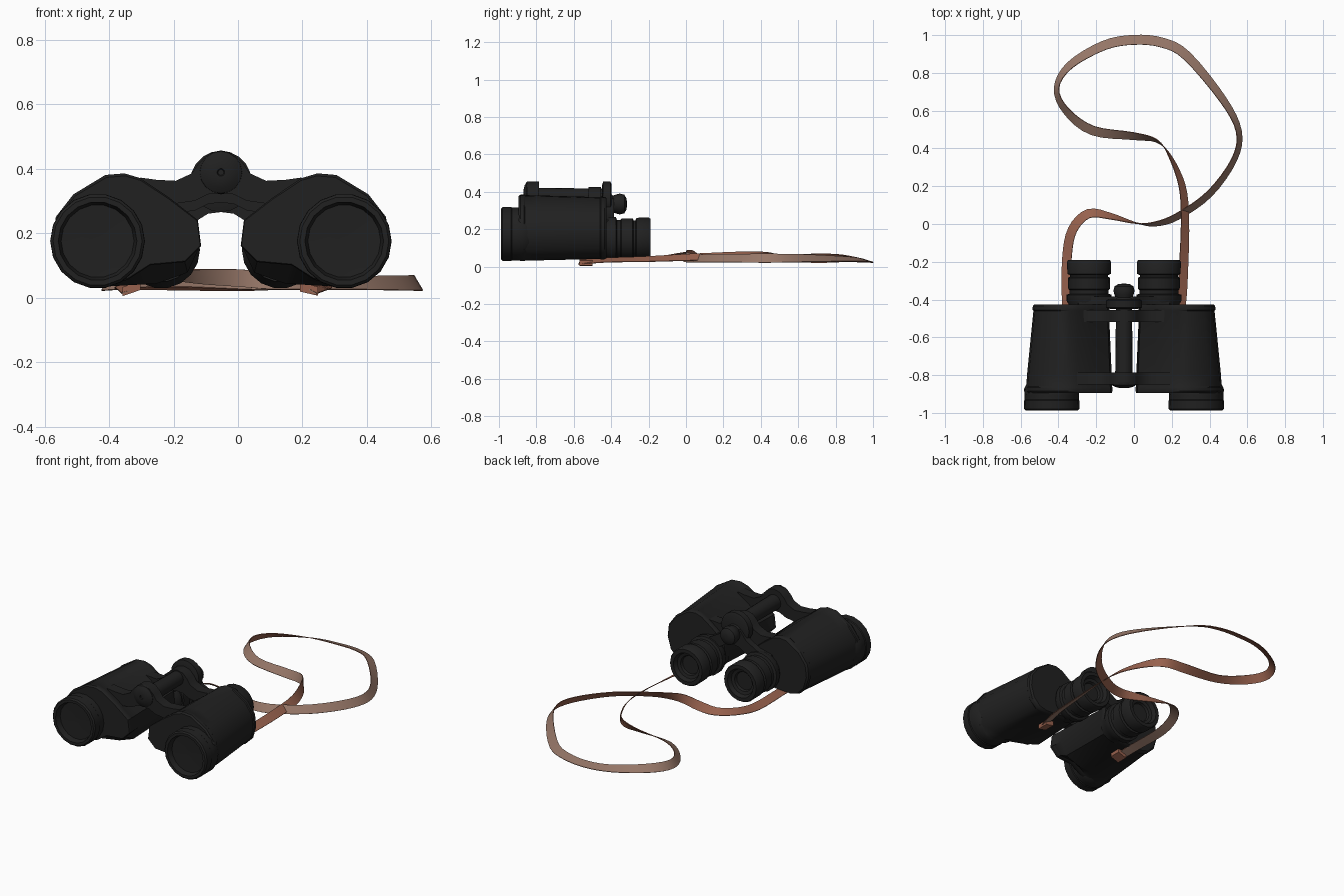
import bpy, bmesh
from math import cos, sin, pi, radians
from mathutils import Vector

cube = bpy.data.objects.get("Cube")
if cube:
    bpy.data.objects.remove(cube)


def material(name, rgb):
    m = bpy.data.materials.new(name)
    m.use_nodes = True
    m.diffuse_color = (*rgb, 1)
    node = m.node_tree.nodes["Principled BSDF"]
    node.inputs["Base Color"].default_value = (*rgb, 1)
    node.inputs["Roughness"].default_value = 0.7
    return m


BLACK = material("matte black", (0.015, 0.015, 0.015))
TAN = material("grey brown leather", (0.30, 0.18, 0.135))
RUST = material("red brown leather", (0.31, 0.12, 0.075))
MID = -0.053          # x of the hinge
made = []


def loft(name, rings, mats=(BLACK,), face_mat=None):
    """Skin a list of equal-length point rings and cap both ends."""
    bm = bmesh.new()
    rows = [[bm.verts.new(p) for p in ring] for ring in rings]
    n = len(rows[0])
    for a, b in zip(rows, rows[1:]):
        for i in range(n):
            j = (i + 1) % n
            f = bm.faces.new((a[i], a[j], b[j], b[i]))
            f.material_index = face_mat(i) if face_mat else 0
    bm.faces.new(rows[0])
    bm.faces.new(rows[-1])
    bmesh.ops.recalc_face_normals(bm, faces=bm.faces)
    me = bpy.data.meshes.new(name)
    bm.to_mesh(me)
    bm.free()
    for m in mats:
        me.materials.append(m)
    ob = bpy.data.objects.new(name, me)
    bpy.context.collection.objects.link(ob)
    made.append(ob)
    return ob


def lathe(name, x, z, profile, n=18):
    """Turn (y, radius) pairs about a y-parallel axis."""
    loft(name, [[(x + r * cos(2 * pi * i / n), y, z + r * sin(2 * pi * i / n))
                 for i in range(n)] for y, r in profile])


def plate(name, half, y0, y1, dz=0.0):
    """Extrude a half outline, mirrored about the hinge, along y."""
    outline = half + [(-x, z) for x, z in reversed(half) if x > 0]
    loft(name, [[(MID + x, y, z + dz) for x, z in outline] for y in (y0, y1)])


# Prism housing outline, front and middle
UPPER = [(.06, .16), (.07, .24), (.16, .31), (.25, .37), (.30, .385), (.36, .38),
         (.46, .32), (.515, .25), (.525, .17), (.50, .09), (.45, .045), (.39, .03)]
FRONT_LOW = [(.29, .055), (.22, .10), (.11, .11)]
BACK_LOW = [(.29, .035), (.20, .04), (.10, .075)]
# y, width scale, height scale, outward rim factor
STATIONS = [(-.895, .97, .96), (-.885, .99, 1), (-.865, .99, 1), (-.86, .975, .985),
            (-.80, .965, .98), (-.46, .86, .93), (-.455, .875, .945),
            (-.435, .87, .94), (-.425, .84, .91)]


def housing(name, s):
    rings = []
    for y, sx, sz in STATIONS:
        low = FRONT_LOW if y < -.85 else BACK_LOW
        rings.append([(MID + s * (.2 + (x - .2) * sx), y, .19 + (z - .19) * sz)
                      for x, z in UPPER + low])
    loft(name, rings)


OBJECTIVE = [(-.84, .13), (-.875, .147), (-.91, .143), (-.93, .143), (-.935, .147),
             (-.98, .146), (-.988, .138), (-.988, .122), (-.955, .113), (-.95, .02)]
EYEPIECE = [(-.47, .10), (-.43, .105), (-.405, .12), (-.375, .12), (-.37, .104),
            (-.35, .104), (-.345, .110), (-.285, .112), (-.28, .101), (-.27, .101),
            (-.265, .115), (-.20, .116), (-.19, .110), (-.19, .088),
            (-.215, .078), (-.22, .06), (-.235, .055), (-.235, .01)]

for side, s in (("left", 1), ("right", -1)):
    housing(side + "_prism_housing", s)
    lathe(side + "_objective", MID + s * .3825, .175, OBJECTIVE)
    lathe(side + "_eyepiece", MID + s * .185, .148, EYEPIECE)

# Hinge lugs and eyepiece bridge
LUG = [(0, .455), (.04, .445), (.07, .415), (.09, .385), (.14, .362), (.20, .365),
       (.25, .372), (.25, .30), (.15, .29), (.08, .30), (.04, .32), (0, .325)]
plate("front_hinge_lug", LUG, -.85, -.785)
plate("rear_hinge_lug", LUG, -.52, -.455, -.03)
plate("eyepiece_bridge", [(0, .375), (.05, .36), (.09, .31), (.16, .27), (.24, .25),
                          (.26, .19), (.14, .20), (.08, .235), (.04, .26), (0, .265)],
      -.425, -.385)

# Central shaft, front cap, focus wheel and rear knob
lathe("hinge_shaft", MID, .375, [(-.84, .047), (-.42, .042)], 16)
lathe("hinge_cap", MID, .388, [(-.84, .068), (-.852, .065), (-.862, .048),
                               (-.868, .025), (-.868, .012), (-.862, .009)], 16)
lathe("focus_wheel", MID, .36, [(-.45, .07), (-.443, .095), (-.405, .095),
                                (-.398, .08)], 20)
lathe("focus_knob", MID, .335, [(-.44, .05), (-.41, .06), (-.39, .045), (-.375, .05),
                                (-.355, .056), (-.33, .05), (-.318, .03),
                                (-.316, .01)], 16)

# Neck strap: x, y, z, roll in degrees
STRAP = [(-.335, -.57, .02, 165), (-.355, -.42, .04, 160), (-.355, -.18, .04, 155),
         (-.325, -.03, .06, 155), (-.24, .055, .07, 150), (-.12, .04, .065, 125),
         (.01, .005, .06, 95), (.11, 0, .05, 65), (.23, .04, .045, 50),
         (.40, .16, .045, 50), (.53, .34, .045, 58), (.555, .49, .045, 58),
         (.47, .66, .045, 45), (.28, .89, .04, 25), (.15, .96, .035, 18),
         (0, .975, .03, 18), (-.16, .945, .035, 25), (-.34, .84, .045, 45),
         (-.41, .72, .045, 62), (-.36, .60, .045, 48), (-.22, .495, .045, 25),
         (0, .465, .045, 45), (.12, .44, .05, 75), (.19, .36, .055, 105),
         (.255, .20, .055, 130), (.27, .02, .05, 140), (.263, -.22, .04, 150),
         (.25, -.42, .035, 155), (.22, -.57, .025, 150)]


def spline(points, steps):
    """Catmull-Rom samples through 4D control points."""
    p = [Vector(q) for q in points]
    p = [p[0] * 2 - p[1]] + p + [p[-1] * 2 - p[-2]]
    out = []
    for a, b, c, d in zip(p, p[1:], p[2:], p[3:]):
        for k in range(steps):
            t = k / steps
            out.append(b + (c - a) * (t / 2) + (a * 2 - b * 5 + c * 4 - d) * (t * t / 2)
                       + (b * 3 - a - c * 3 + d) * (t ** 3 / 2))
    return out + [p[-2]]


samples = spline(STRAP, 4)
rings = []
for i, q in enumerate(samples):
    tan = (samples[min(i + 1, len(samples) - 1)] - samples[max(i - 1, 0)]).xyz.normalized()
    across = Vector((-tan.y, tan.x, 0)).normalized()
    roll = radians(q.w)
    w = across * cos(roll) + Vector((0, 0, sin(roll)))
    up = tan.cross(w).normalized() * .002
    w *= .027
    rings.append([q.xyz + w + up, q.xyz - w + up, q.xyz - w - up, q.xyz + w - up])
loft("neck_strap", rings, (TAN, RUST), lambda i: 0 if i == 0 else 1)

# Folded strap ends threaded under the housings
for name, x, z, lean in (("right_strap_end", -.33, .028, .012),
                         ("left_strap_end", .22, .026, -.008)):
    loft(name, [[(x + dx, y, z + dz + (lean if dx > 0 else -lean) * .8)
                 for dx, dz in ((-.028, -.014), (.028, -.014), (.028, .014), (-.028, .014))]
                for y in (-.57, -.50)], (RUST,))

bpy.ops.object.select_all(action='DESELECT')
for ob in made:
    ob.select_set(True)
bpy.context.view_layer.objects.active = made[0]
bpy.ops.object.shade_smooth_by_angle(angle=radians(32))
